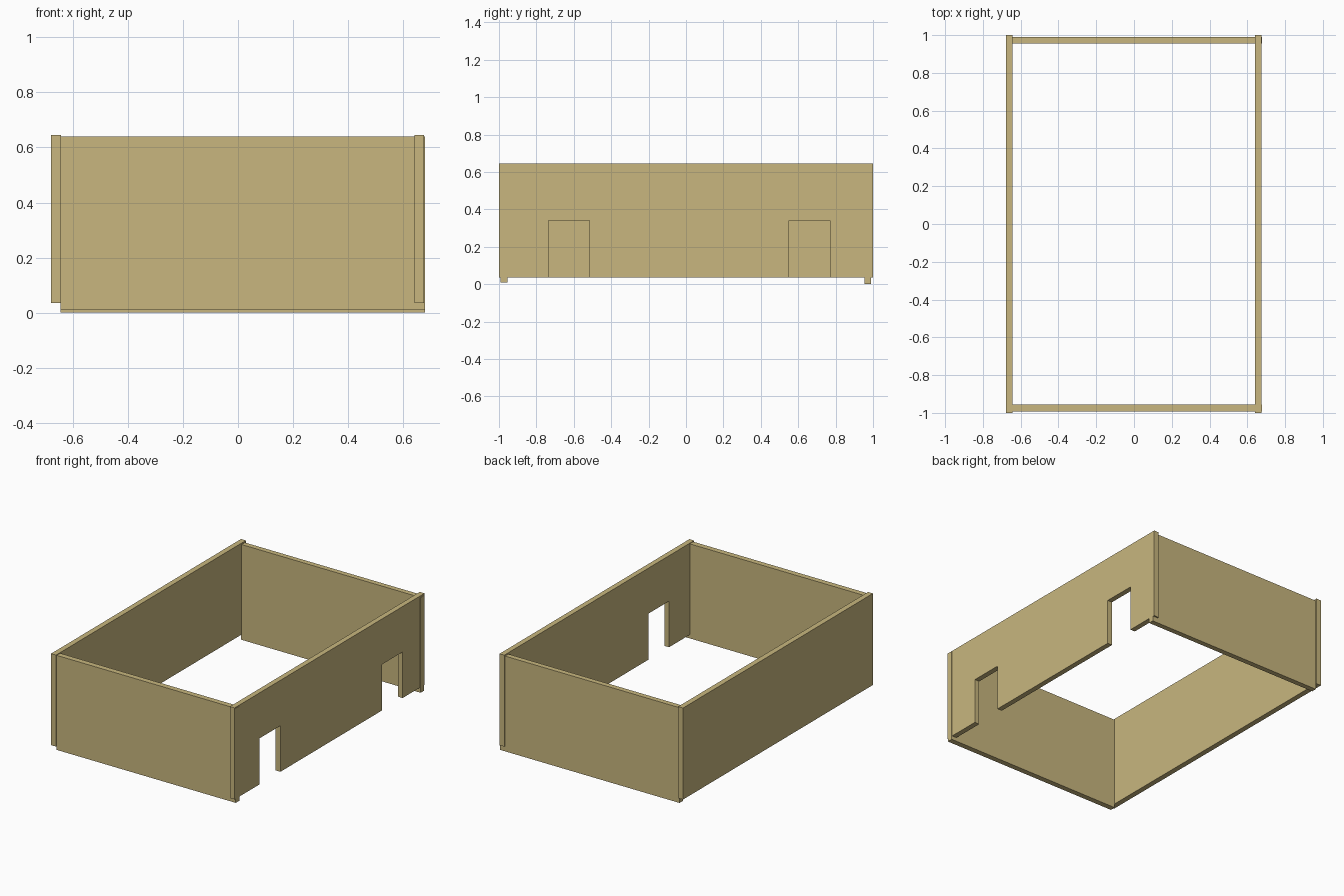
import bpy
import bmesh

if "Cube" in bpy.data.objects:
    bpy.data.objects.remove(bpy.data.objects["Cube"])

mat = bpy.data.materials.new("card_tan")
mat.diffuse_color = (0.58, 0.47, 0.21, 1.0)
mat.use_nodes = True
mat.node_tree.nodes["Principled BSDF"].inputs["Base Color"].default_value = mat.diffuse_color


def panel(name, profile, direction, origin):
    """Extrude a flat closed profile along direction to make a solid panel."""
    bm = bmesh.new()
    base = bm.faces.new([bm.verts.new(p) for p in profile])
    ext = bmesh.ops.extrude_face_region(bm, geom=[base])
    verts = [v for v in ext["geom"] if isinstance(v, bmesh.types.BMVert)]
    bmesh.ops.translate(bm, verts=verts, vec=direction)
    bmesh.ops.recalc_face_normals(bm, faces=bm.faces[:])
    bmesh.ops.translate(bm, verts=bm.verts[:], vec=origin)
    mesh = bpy.data.meshes.new(name)
    bm.to_mesh(mesh)
    bm.free()
    mesh.materials.append(mat)
    obj = bpy.data.objects.new(name, mesh)
    bpy.context.collection.objects.link(obj)
    return obj


def side_wall(name, x0, x1, doors=()):
    """Long wall in the YZ plane, with door notches open at the bottom."""
    z0, z1, door_top = 0.035, 0.645, 0.342
    outline = [(-1.0, z0)]
    for a, b in doors:
        outline += [(a, z0), (a, door_top), (b, door_top), (b, z0)]
    outline += [(1.0, z0), (1.0, z1), (-1.0, z1)]
    return panel(name, [(0, y, z) for y, z in outline], (x1 - x0, 0, 0), (x0, 0, 0))


def end_wall(name, y0, y1, z0, z1):
    """Short wall in the XZ plane, reaching through the right wall."""
    x0, x1 = -0.645, 0.678
    outline = [(x0, z0), (x1, z0), (x1, z1), (x0, z1)]
    return panel(name, [(x, 0, z) for x, z in outline], (0, y1 - y0, 0), (0, y0, 0))


# Long side walls: plain on the left, two doorways on the right
side_wall("left_wall", -0.678, -0.642)
side_wall("right_wall", 0.64, 0.675, doors=[(-0.735, -0.517), (0.55, 0.77)])

# Short end walls, hanging slightly lower than the sides
end_wall("front_wall", -0.992, -0.955, 0.01, 0.64)
end_wall("back_wall", 0.955, 0.99, 0.0, 0.635)
